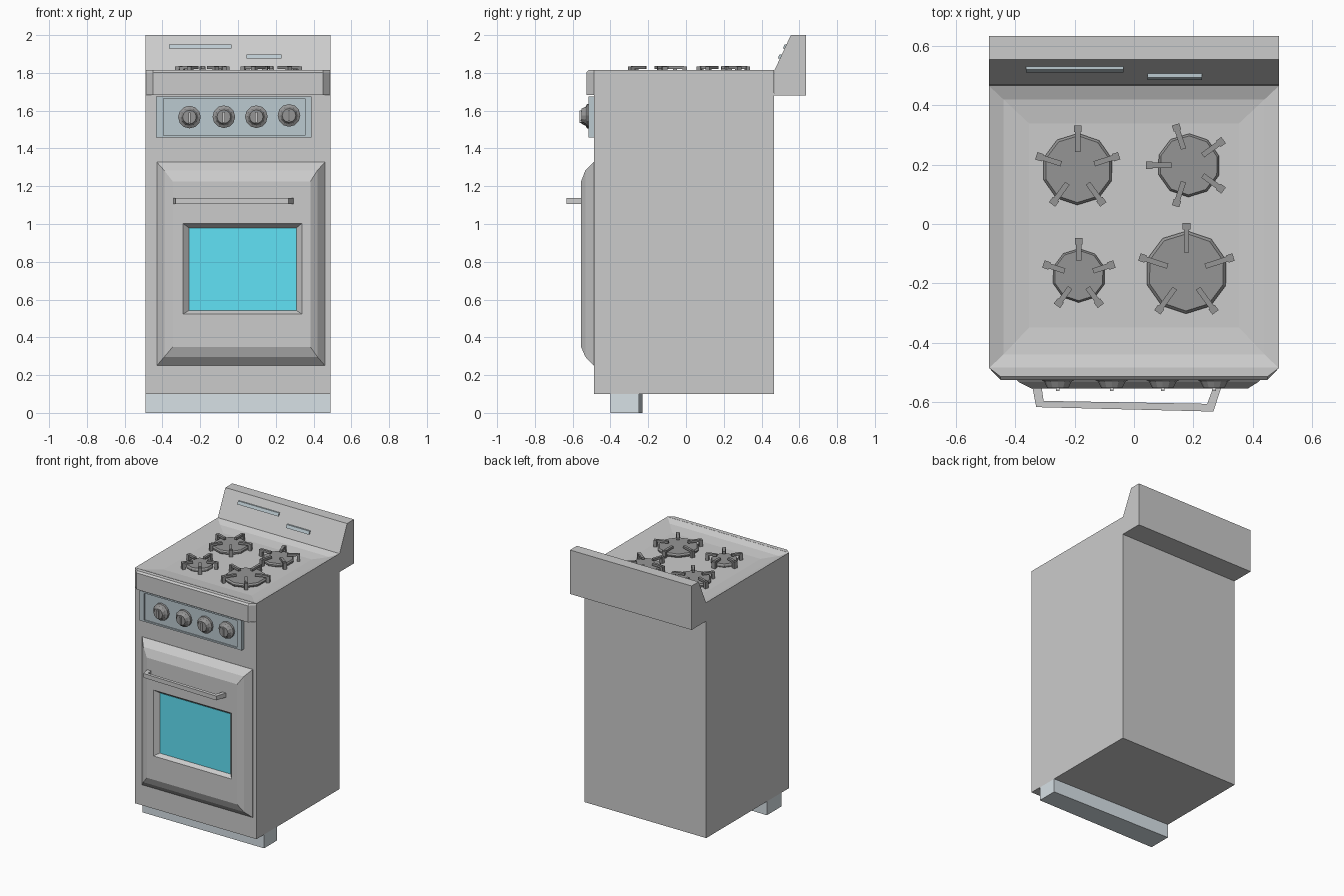
import bpy, bmesh
from math import sin, cos, pi, radians
from mathutils import Matrix, Vector

if "Cube" in bpy.data.objects:
    bpy.data.objects.remove(bpy.data.objects["Cube"])


def material(name, rgb):
    m = bpy.data.materials.new(name)
    m.diffuse_color = (*rgb, 1)
    m.use_nodes = True
    m.node_tree.nodes["Principled BSDF"].inputs["Base Color"].default_value = m.diffuse_color
    return m


DARK = material("dark_iron", (0.3, 0.3, 0.3))
PANEL = material("panel_blue_grey", (0.5, 0.59, 0.63))
KICK = material("kick_blue_grey", (0.68, 0.75, 0.79))
GLASS = material("cyan_glass", (0.12, 0.76, 0.92))


def build(name, parts, mat=None):
    """Each part is a list of rings, skinned in order and capped at both ends."""
    bm = bmesh.new()
    for rings in parts:
        vr = [[bm.verts.new(p) for p in ring] for ring in rings]
        n = len(vr[0])
        for a, b in zip(vr, vr[1:]):
            for i in range(n):
                j = (i + 1) % n
                bm.faces.new((a[i], a[j], b[j], b[i]))
        bm.faces.new(vr[0])
        bm.faces.new(vr[-1])
    bmesh.ops.recalc_face_normals(bm, faces=bm.faces)
    me = bpy.data.meshes.new(name)
    bm.to_mesh(me)
    bm.free()
    if mat:
        me.materials.append(mat)
    ob = bpy.data.objects.new(name, me)
    bpy.context.collection.objects.link(ob)
    return ob


def flat(x0, x1, y0, y1, z):
    return [(x0, y0, z), (x1, y0, z), (x1, y1, z), (x0, y1, z)]


def upright(x0, x1, z0, z1, y):
    return [(x0, y, z0), (x1, y, z0), (x1, y, z1), (x0, y, z1)]


def box(x0, x1, y0, y1, z0, z1):
    return [flat(x0, x1, y0, y1, z0), flat(x0, x1, y0, y1, z1)]


def along_x(profile, x0, x1):
    return [[(x, y, z) for y, z in profile] for x in (x0, x1)]


def along_z(outline, z0, z1):
    return [[(x, y, z) for x, y in outline] for z in (z0, z1)]


def moved(rings, m):
    return [[m @ Vector(p) for p in ring] for ring in rings]


# Cabinet with the sunken hob pan in its top
build("cabinet", [[
    flat(-.49, .49, -.487, .467, .10),
    flat(-.49, .49, -.487, .467, 1.815),
    flat(-.44, .44, -.44, .42, 1.795),
    flat(-.355, .355, -.35, .34, 1.785)]])

# Kick plate, slightly skewed at the back
build("kick_plate", [along_z([(-.49, -.40), (.49, -.40), (.49, -.25), (-.49, -.23)], 0, .10)], KICK)

# Splash back and its two display strips
build("splash_back", [along_x([(.467, 1.68), (.635, 1.68), (.635, 2), (.555, 2), (.469, 1.815)], -.49, .49)])


def slope_y(z):
    return .469 + (z - 1.815) * .086 / .185


def strip(x0, x1, z0, z1, out):
    return along_x([(slope_y(z0) - out, z0), (slope_y(z1) - out, z1),
                    (slope_y(z1) + .01, z1), (slope_y(z0) + .01, z0)], x0, x1)


build("left_display_strip", [strip(-.365, -.035, 1.928, 1.949, .010)], PANEL)
build("right_display_strip", [strip(.045, .23, 1.876, 1.897, .012)], PANEL)


# Front lip of the hob with chamfered ends
def lip_ring(s, z):
    return [(-.49, -.485, z), (-.45, s, z), (.45, s, z), (.49, -.485, z)]


build("front_lip", [[lip_ring(-.527, 1.683), lip_ring(-.527, 1.803), lip_ring(-.515, 1.815)]])

# Control panel with shallow recessed face
build("control_panel", [[
    upright(-.433, .39, 1.458, 1.675, -.48),
    upright(-.433, .39, 1.458, 1.675, -.516),
    upright(-.395, .355, 1.469, 1.665, -.516),
    upright(-.395, .355, 1.469, 1.665, -.508)]], PANEL)

# Knobs with pointer ridges
for i, (x, z) in enumerate([(-.257, 1.566), (-.075, 1.568), (.097, 1.568), (.27, 1.575)]):
    rings = [[(x + r * cos(k * pi / 6), y, z + r * sin(k * pi / 6)) for k in range(12)]
             for r, y in [(.06, -.50), (.06, -.524), (.046, -.532), (.036, -.553)]]
    build(f"knob_{i + 1}", [rings], DARK)
    build(f"knob_pointer_{i + 1}", [box(x - .006, x + .006, -.563, -.54, z - .03, z + .025)])


# Oven door: bevelled slab with a sloped window opening
build("oven_door", [[
    upright(-.43, .46, .25, 1.328, -.48),
    upright(-.43, .46, .25, 1.328, -.488),
    upright(-.39, .42, .297, 1.283, -.533),
    upright(-.345, .383, .35, 1.225, -.556),
    upright(-.292, .338, .523, 1.003, -.556),
    upright(-.26, .31, .542, .98, -.527)]])
build("oven_window", [[upright(-.26, .31, .542, .98, -.52), upright(-.26, .31, .542, .98, -.529)]], GLASS)

# Door handle, a bent bar with tapered legs
handle = [(-.343, -.55), (-.33, -.618), (.268, -.633), (.295, -.55),
          (.268, -.55), (.247, -.607), (-.305, -.597), (-.312, -.55)]
build("door_handle", [along_z(handle, 1.107, 1.138)])

# Burners: ten-sided cap plus five pan-support prongs
burners = [("back_left", -.19, .185, .121, .147, 90), ("back_right", .185, .198, .107, .145, 180),
           ("front_left", -.186, -.174, .091, .126, 90), ("front_right", .177, -.163, .140, .167, 90)]
for name, cx, cy, r, reach, start in burners:
    rings = [[(cx + q * cos(k * pi / 5 + .3), cy + q * sin(k * pi / 5 + .3), z) for k in range(10)]
             for q, z in [(r * .93, 1.78), (r, 1.792), (r, 1.80), (r * .93, 1.81)]]
    build(name + "_burner", [rings], DARK)
    prongs = []
    for k in range(5):
        m = Matrix.Translation((cx, cy, 0)) @ Matrix.Rotation(radians(start + 72 * k), 4, "Z")
        prongs.append(moved(box(reach * .4, reach - .015, -.009, .009, 1.82, 1.836), m))
        prongs.append(moved(box(reach - .022, reach, -.013, .013, 1.78, 1.833), m))
    build(name + "_pan_support", prongs, DARK)
